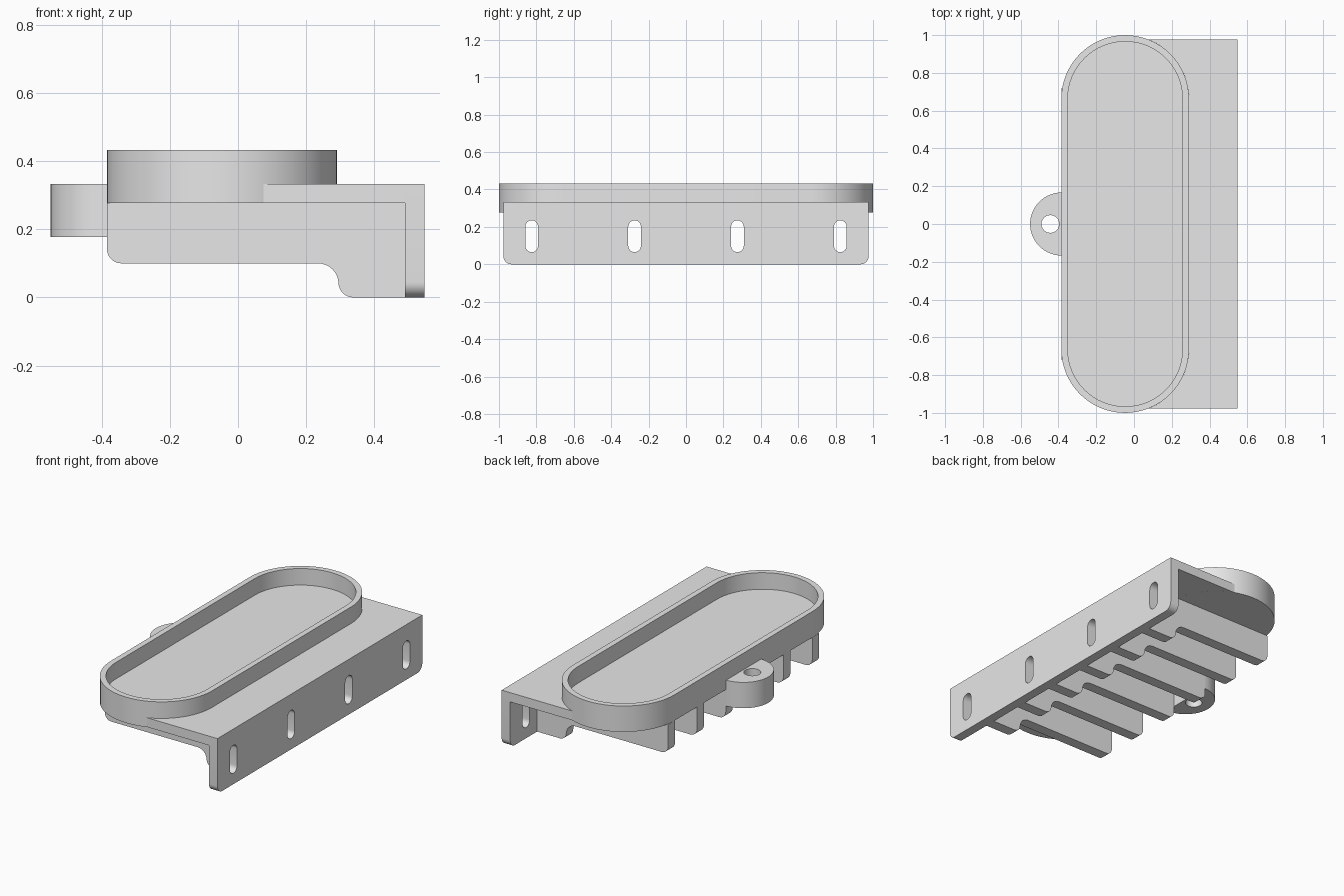
import bpy, bmesh, math
from mathutils import Matrix

if "Cube" in bpy.data.objects:
    bpy.data.objects.remove(bpy.data.objects["Cube"])

grey = bpy.data.materials.new("plain grey")
grey.diffuse_color = (0.8, 0.8, 0.8, 1)
grey.use_nodes = True
grey.node_tree.nodes["Principled BSDF"].inputs["Base Color"].default_value = grey.diffuse_color

# Local drawing planes: columns are the local x, y and extrusion axes
FLAT = Matrix.Identity(4)
SIDE = Matrix(((1, 0, 0, 0), (0, 0, -1, 0), (0, 1, 0, 0), (0, 0, 0, 1)))
FACING = Matrix(((0, 0, 1, 0), (1, 0, 0, 0), (0, 1, 0, 0), (0, 0, 0, 1)))


def arc(cx, cy, r, start, end, n=8):
    """Points on an arc, angles in degrees."""
    angles = [math.radians(start + (end - start) * i / n) for i in range(n + 1)]
    return [(cx + r * math.cos(a), cy + r * math.sin(a)) for a in angles]


def oval(cx, cy, r, half, n=32):
    """Upright stadium outline; half is the distance to the arc centres."""
    return arc(cx, cy + half, r, 0, 180, n) + arc(cx, cy - half, r, 180, 360, n)


def extrude(name, loops, low, high, plane=FLAT):
    """Fill the loops (inner loops become holes) and extrude from low to high."""
    curve = bpy.data.curves.new(name, 'CURVE')
    curve.dimensions = '2D'
    curve.fill_mode = 'BOTH'
    curve.extrude = (high - low) / 2
    for loop in loops:
        spline = curve.splines.new('POLY')
        spline.points.add(len(loop) - 1)
        for p, (x, y) in zip(spline.points, loop):
            p.co = (x, y, 0, 1)
        spline.use_cyclic_u = True
    temp = bpy.data.objects.new(name + "_outline", curve)
    bpy.context.scene.collection.objects.link(temp)
    bpy.context.view_layer.update()
    graph = bpy.context.evaluated_depsgraph_get()
    mesh = bpy.data.meshes.new_from_object(temp.evaluated_get(graph))
    bpy.data.objects.remove(temp)
    mesh.transform(plane @ Matrix.Translation((0, 0, (low + high) / 2)))
    bm = bmesh.new()
    bm.from_mesh(mesh)
    bmesh.ops.remove_doubles(bm, verts=bm.verts, dist=1e-5)
    bmesh.ops.recalc_face_normals(bm, faces=bm.faces)
    bm.to_mesh(mesh)
    bm.free()
    mesh.materials.clear()
    mesh.materials.append(grey)
    obj = bpy.data.objects.new(name, mesh)
    bpy.context.scene.collection.objects.link(obj)
    bpy.ops.object.select_all(action='DESELECT')
    obj.select_set(True)
    bpy.context.view_layer.objects.active = obj
    bpy.ops.object.shade_smooth_by_angle(angle=math.radians(30))
    return obj


CX, R, HALF = -0.047, 0.338, 0.662     # tray outline
UNDER, DECK, TOP = 0.277, 0.333, 0.433  # main heights
WALL_IN, WALL_OUT, END = 0.49, 0.547, 0.977

# Oval tray: raised rim around a floor
inner = oval(CX, 0, R - 0.034, HALF)
extrude("tray_rim", [oval(CX, 0, R, HALF), inner], UNDER, TOP)
extrude("tray_floor", [inner], UNDER, DECK)

# Deck between the tray and the mounting wall, following the tray's curve
a = math.degrees(math.asin((END - HALF) / R))
deck = arc(CX, -HALF, R, -a, 0, 20) + arc(CX, HALF, R, 0, a, 20)
extrude("deck", [deck + [(WALL_IN, END), (WALL_IN, -END)]], UNDER, DECK)

# Mounting wall with rounded lower corners and four slots
wall = ([(END, DECK), (-END, DECK)] + arc(-END + 0.045, 0.045, 0.045, 180, 270)
        + arc(END - 0.045, 0.045, 0.045, 270, 360))
slots = [oval(y, 0.15, 0.034, 0.051, 12) for y in (-0.825, -0.275, 0.275, 0.825)]
extrude("mounting_wall", [wall] + slots, WALL_IN, WALL_OUT, FACING)

# Support ribs with a stepped foot against the wall
rib = ([(-0.385, UNDER)] + arc(-0.342, 0.143, 0.043, 180, 270)
       + arc(0.235, 0.04, 0.06, 90, 0) + arc(0.338, 0.043, 0.043, 180, 270)
       + [(WALL_IN, 0), (WALL_IN, UNDER)])
for i in range(6):
    y = -0.6875 + 0.275 * i
    extrude(f"support_rib_{i + 1}", [rib], y - 0.033, y + 0.033, SIDE)

# Half-round lug with a vertical hole
extrude("lug", [arc(-0.383, 0, 0.167, 90, 270, 32),
                arc(-0.443, 0, 0.047, 0, 345, 23)], 0.177, DECK)
